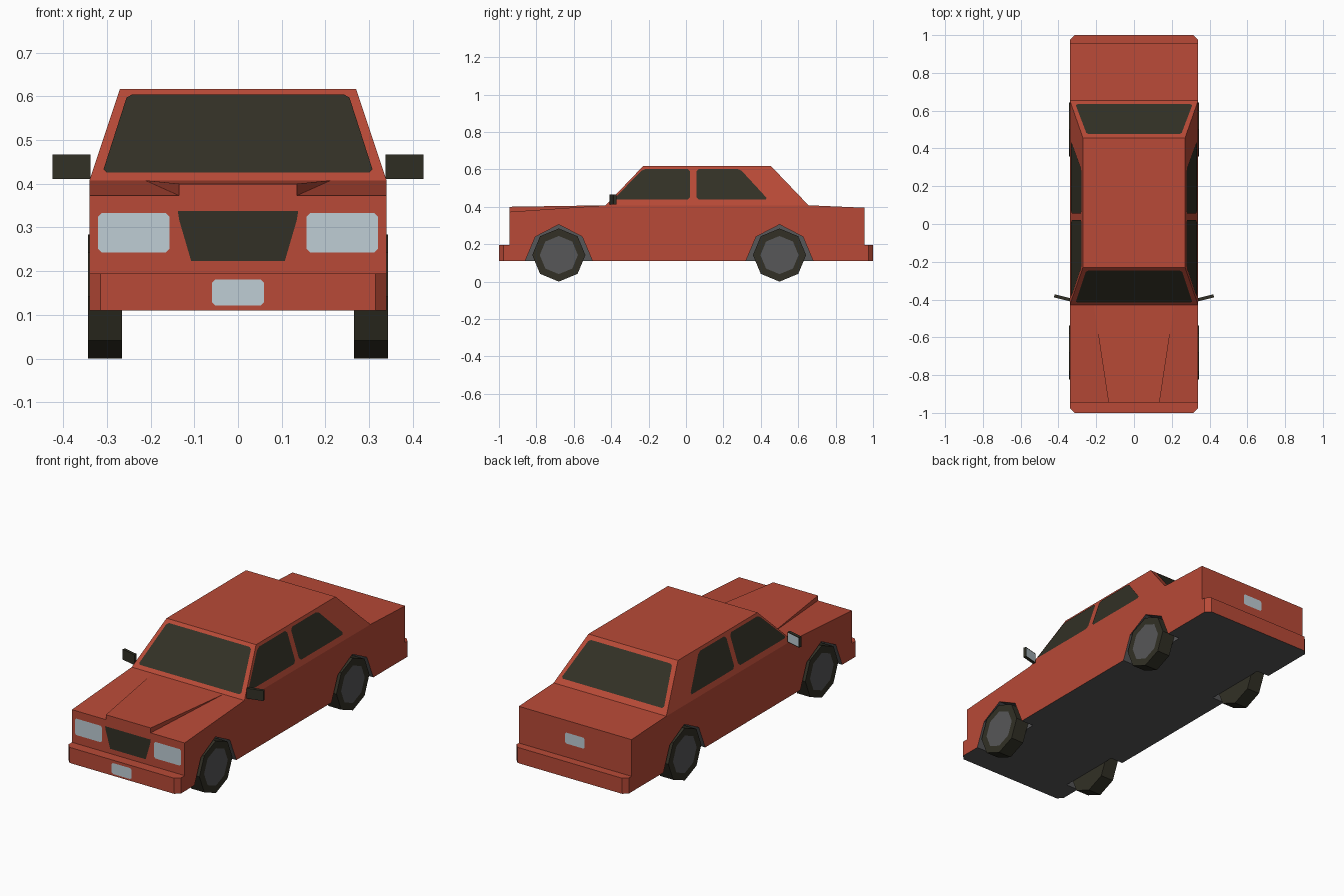
import bpy, bmesh, math
from mathutils import Vector

if "Cube" in bpy.data.objects:
    bpy.data.objects.remove(bpy.data.objects["Cube"])


def material(name, rgb):
    m = bpy.data.materials.new(name)
    m.diffuse_color = (*rgb, 1)
    m.use_nodes = True
    m.node_tree.nodes["Principled BSDF"].inputs["Base Color"].default_value = m.diffuse_color
    return m


RED = material("red paint", (0.48, 0.068, 0.038))
DARK = material("dark glass and rubber", (0.032, 0.030, 0.019))
GREY = material("grey metal", (0.095, 0.095, 0.098))
LIGHT = material("pale lamp", (0.52, 0.61, 0.66))


def finish(name, bm, mats):
    me = bpy.data.meshes.new(name)
    bm.to_mesh(me)
    bm.free()
    for m in mats:
        me.materials.append(m)
    ob = bpy.data.objects.new(name, me)
    bpy.context.collection.objects.link(ob)
    return ob


def loft(name, a, b, mats, rule=None, drop=None, inset=None):
    """Closed solid between two loops. rule(normal) picks faces for slot 1,
    drop(face) removes hidden faces, inset = (direction, width) for slot 1."""
    bm = bmesh.new()
    va = [bm.verts.new(p) for p in a]
    vb = [bm.verts.new(p) for p in b]
    n = len(a)
    bm.faces.new(va)
    bm.faces.new(vb)
    for i in range(n):
        j = (i + 1) % n
        bm.faces.new((va[i], va[j], vb[j], vb[i]))
    bmesh.ops.recalc_face_normals(bm, faces=bm.faces[:])
    bm.normal_update()
    if inset:
        d, w = Vector(inset[0]), inset[1]
        f = max(bm.faces, key=lambda f: f.normal.dot(d))
        bmesh.ops.inset_individual(bm, faces=[f], thickness=w)
        f.material_index = 1
    if rule:
        for f in bm.faces:
            f.material_index = int(rule(f.normal))
    if drop:
        bmesh.ops.delete(bm, geom=[f for f in bm.faces if drop(f)], context='FACES')
    return finish(name, bm, mats)


def plate(name, pts, out, mat, corner=0.01):
    """Flat panel just above a surface, with clipped corners."""
    bm = bmesh.new()
    f = bm.faces.new([bm.verts.new(p) for p in pts])
    bm.normal_update()
    if f.normal.dot(Vector(out)) < 0:
        f.normal_flip()
    off = f.normal.copy() * 0.003
    for v in bm.verts:
        v.co += off
    if corner:
        bmesh.ops.bevel(bm, geom=bm.verts[:], offset=corner, segments=1, affect='VERTICES')
    return finish(name, bm, [mat])


W, ROOF_W = 0.34, 0.27
BELT, ROOF = 0.408, 0.617
AXLES = (-0.68, 0.5)


def down(n):
    return n.z < -0.9


# lower body with wheel wells
side = [(-0.945, 0.11), (-0.945, 0.373), (-0.43, BELT), (0.655, BELT), (0.955, 0.395), (0.955, 0.11)]
body = loft("body", [(-W, y, z) for y, z in side], [(W, y, z) for y, z in side], [RED, GREY], down)
arch = [(-.18, .11), (-.18, .05), (.18, .05), (.18, .11), (.125, .24), (0, .305), (-.125, .24)]
bpy.context.view_layer.objects.active = body
for y0 in AXLES:
    for s in (-1, 1):
        cut = loft("well_cutter", [(s * 0.265, y0 + y, z) for y, z in arch],
                   [(s * 0.4, y0 + y, z) for y, z in arch], [RED, GREY], lambda n: True)
        cut.hide_render = True
        mod = body.modifiers.new("well", 'BOOLEAN')
        mod.operation, mod.solver, mod.object = 'DIFFERENCE', 'EXACT', cut
        bpy.ops.object.modifier_apply(modifier=mod.name)
        bpy.data.objects.remove(cut)

# cabin
loft("cabin",
     [(-W, -0.43, BELT), (W, -0.43, BELT), (W, 0.655, BELT), (-W, 0.655, BELT)],
     [(-ROOF_W, -0.23, ROOF), (ROOF_W, -0.23, ROOF), (ROOF_W, 0.455, ROOF), (-ROOF_W, 0.455, ROOF)],
     [RED], drop=lambda f: down(f.normal))

# raised bonnet centre, a wedge that fades out at the windscreen
bm = bmesh.new()
low_l, low_r, top_r, top_l, back_r, back_l = [bm.verts.new(p) for p in (
    (-.135, -.945, .373), (.135, -.945, .373), (.135, -.945, .40), (-.135, -.945, .40),
    (.213, -.43, BELT), (-.213, -.43, BELT))]
for f in ((low_l, low_r, top_r, top_l), (top_l, top_r, back_r, back_l),
          (low_r, back_r, top_r), (low_l, top_l, back_l)):
    bm.faces.new(f)
finish("bonnet", bm, [RED])

# bumpers
for name, s, y in (("front_bumper", -1, 0.945), ("rear_bumper", 1, 0.955)):
    plan = [(-W, s * y), (-W, s * 0.975), (-0.315, s), (0.315, s), (W, s * 0.975), (W, s * y)]
    loft(name, [(x, v, 0.11) for x, v in plan], [(x, v, 0.195) for x, v in plan],
         [RED, GREY], down, drop=lambda f, s=s: f.normal.y * s < -0.9)

# wheels
R = 0.142
for y0, end in zip(AXLES, ("front", "rear")):
    for s in (-1, 1):
        ring = [(y0 + R * math.sin(k * math.pi / 4), R + R * math.cos(k * math.pi / 4)) for k in range(8)]
        loft(end + "_wheel", [(s * 0.265, y, z) for y, z in ring],
             [(s * 0.343, y, z) for y, z in ring], [DARK, GREY], inset=((s, 0, 0), 0.04))


# glass: points placed on the sloping cabin walls
def t(z):
    return (z - BELT) / (ROOF - BELT)


def on_side(s, y, z):
    return (s * (W - (W - ROOF_W) * t(z)), y, z)


plate("windscreen", [(x, -0.43 + 0.2 * t(z), z) for x, z in
                     ((-.31, .424), (.31, .424), (.253, .602), (-.253, .602))], (0, -1, 1), DARK)
plate("rear_window", [(x, 0.655 - 0.2 * t(z), z) for x, z in
                      ((-.31, .432), (.31, .432), (.25, .598), (-.25, .598))], (0, 1, 1), DARK)
for s in (-1, 1):
    plate("front_side_window", [on_side(s, y, z) for y, z in
                                ((-.39, .437), (-.228, .602), (.022, .602), (.022, .437))], (s, 0, 0), DARK, 0.014)
    plate("rear_side_window", [on_side(s, y, z) for y, z in
                               ((.055, .437), (.055, .602), (.288, .602), (.44, .437))], (s, 0, 0), DARK, 0.014)
    # headlamps
    plate("headlamp", [(s * x, -0.945, z) for x, z in
                       ((.157, .243), (.32, .243), (.32, .333), (.157, .333))], (0, -1, 0), LIGHT, 0.008)
    # door mirrors, silvered on the back
    m = [(s * x, y) for x, y in ((.338, -.41), (.424, -.388), (.42, -.372), (.338, -.393))]
    loft("door_mirror", [(x, y, .411) for x, y in m], [(x, y, .467) for x, y in m],
         [DARK, LIGHT], inset=((0, 1, 0), 0.006))

# grille and number plates
plate("grille", [(x, -0.945, z) for x, z in
                 ((-.138, .338), (-.134, .315), (-.107, .223), (.107, .223), (.134, .315), (.138, .338))],
      (0, -1, 0), DARK, 0)
for name, y, z, s in (("front_plate", -0.997, 0.151, -1), ("rear_plate", 0.955, 0.30, 1)):
    plate(name, [(x, y, z + d) for x, d in ((-.06, -.03), (.06, -.03), (.06, .03), (-.06, .03))],
          (0, s, 0), LIGHT, 0.008)
    if s < 0:
        bpy.data.objects[name].location.y = -0.003
